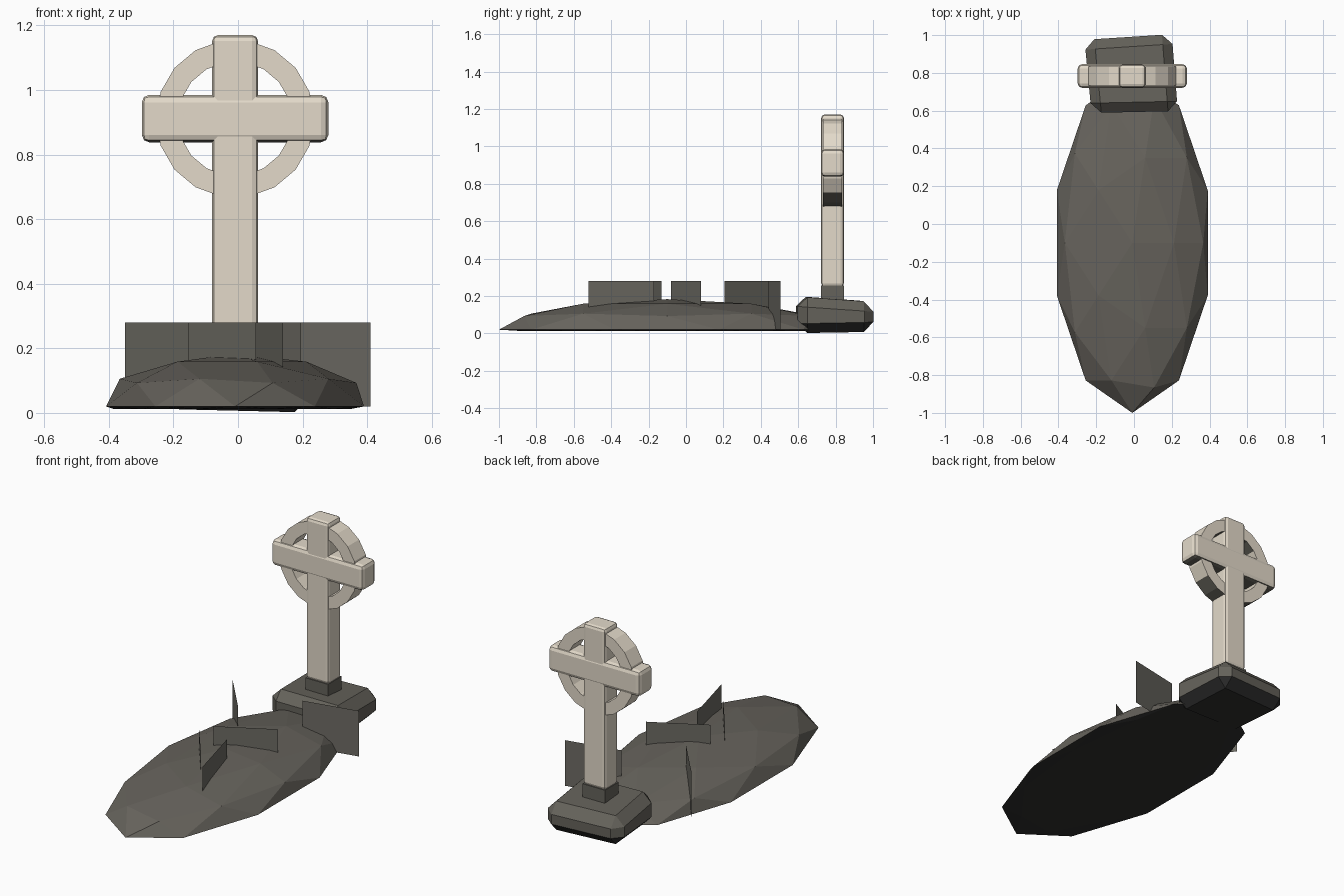
import bpy, bmesh, math
from mathutils import Matrix, Vector

if "Cube" in bpy.data.objects:
    bpy.data.objects.remove(bpy.data.objects["Cube"])


def material(name, rgb):
    m = bpy.data.materials.new(name)
    m.diffuse_color = (*rgb, 1)
    m.use_nodes = True
    m.node_tree.nodes["Principled BSDF"].inputs["Base Color"].default_value = m.diffuse_color
    return m


PALE = material("pale stone", (0.77, 0.70, 0.59))
DARK = material("dark stone", (0.130, 0.123, 0.104))
GRASS = material("grey grass", (0.150, 0.144, 0.124))
EARTH = material("grey earth", (0.133, 0.124, 0.107))
BLACK = material("black underside", (0.028, 0.028, 0.027))


def finish(name, bm, mat, under=None, limit=-0.6):
    """Make the object; faces pointing below the limit take the under material."""
    bmesh.ops.recalc_face_normals(bm, faces=bm.faces)
    bm.normal_update()
    if under:
        for f in bm.faces:
            f.material_index = 1 if f.normal.z < limit else 0
    mesh = bpy.data.meshes.new(name)
    bm.to_mesh(mesh)
    bm.free()
    mesh.materials.append(mat)
    if under:
        mesh.materials.append(under)
    obj = bpy.data.objects.new(name, mesh)
    bpy.context.collection.objects.link(obj)
    return obj


def box(name, lo, hi, mat, bevel=0.0, segments=1, under=None):
    lo, hi = Vector(lo), Vector(hi)
    bm = bmesh.new()
    bmesh.ops.create_cube(bm, size=1, matrix=Matrix.Translation((lo + hi) / 2)
                          @ Matrix.Diagonal((*(hi - lo), 1)))
    if bevel:
        bmesh.ops.bevel(bm, geom=bm.edges[:], offset=bevel, segments=segments,
                        profile=0.5, affect='EDGES')
    return finish(name, bm, mat, under)


# Burial mound: squashed faceted dome with a flat black underside
bm = bmesh.new()
bmesh.ops.create_icosphere(bm, subdivisions=2, radius=1)
for v in bm.verts:
    z = v.co.z
    v.co = (-0.009 + 0.42 * v.co.x, -0.1 + 0.9 * v.co.y,
            0.02 + (0.163 * z if z > -0.01 else -0.008))
finish("mound", bm, EARTH, BLACK, -0.1)

# Rough base stone: slightly skewed block with heavy chamfers
bm = bmesh.new()
plan = [(-0.225, 0.588), (0.232, 0.598), (0.20, 1.005), (-0.262, 0.975)]
heights = [(0.012, 0.200), (0.0, 0.196), (0.008, 0.168), (0.014, 0.172)]
rings = [[bm.verts.new((x, y, h[k])) for (x, y), h in zip(plan, heights)] for k in (0, 1)]
bm.faces.new(rings[0])
bm.faces.new(rings[1])
for i in range(4):
    j = (i + 1) % 4
    bm.faces.new((rings[0][i], rings[0][j], rings[1][j], rings[1][i]))
bmesh.ops.bevel(bm, geom=bm.edges[:], offset=0.052, segments=1, affect='EDGES')
finish("base_stone", bm, DARK, BLACK, -0.35)

# Cross: dark foot, upright and crossbar
box("cross_foot", (-0.08, 0.722, 0.12), (0.062, 0.845, 0.255), DARK)
box("cross_upright", (-0.08, 0.723, 0.25), (0.062, 0.844, 1.17), PALE, 0.018, 2)
box("crossbar", (-0.298, 0.721, 0.838), (0.28, 0.846, 0.985), PALE, 0.023, 2, DARK)

# Ring around the crossing: eighteen flat segments of rectangular section
bm = bmesh.new()
SIDES = 18
section = [(0.177, 0.732), (0.245, 0.732), (0.245, 0.835), (0.177, 0.835)]
loops = []
for i in range(SIDES):
    a = 2 * math.pi * i / SIDES
    loops.append([bm.verts.new((-0.009 + r * math.cos(a), y, 0.911 + r * math.sin(a)))
                  for r, y in section])
for i in range(SIDES):
    p, q = loops[i], loops[(i + 1) % SIDES]
    for k in range(4):
        n = (k + 1) % 4
        bm.faces.new((p[k], p[n], q[n], q[k]))
finish("cross_ring", bm, PALE, DARK)

# Upright grass cards standing in the mound: plan start and end of each
cards = [((0.10, 0.44), (0.41, 0.505)),
         ((-0.35, 0.45), (-0.145, 0.205)),
         ((-0.10, -0.08), (0.195, 0.08)),
         ((-0.155, -0.13), (0.055, -0.41)),
         ((0.14, -0.52), (0.05, -0.17))]
for i, (a, b) in enumerate(cards):
    bm = bmesh.new()
    bm.faces.new([bm.verts.new(c) for c in
                  ((*a, 0.02), (*b, 0.02), (*b, 0.28), (*a, 0.28))])
    finish(f"grass_card_{i + 1}", bm, GRASS)
